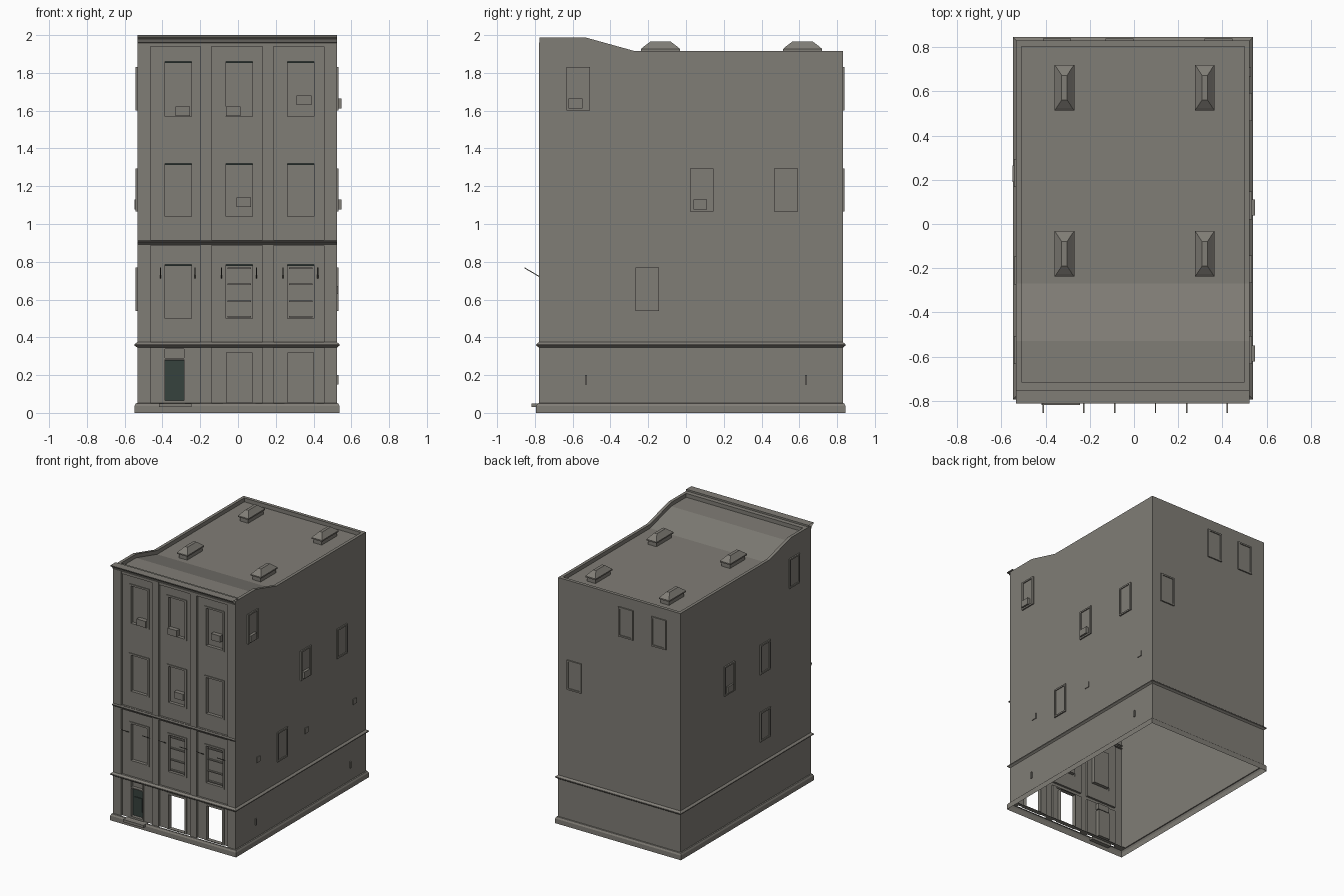
import bpy, bmesh
from mathutils import Vector

if "Cube" in bpy.data.objects:
    bpy.data.objects.remove(bpy.data.objects["Cube"])


def material(name, rgb):
    m = bpy.data.materials.new(name)
    m.diffuse_color = (*rgb, 1)
    m.use_nodes = True
    m.node_tree.nodes["Principled BSDF"].inputs["Base Color"].default_value = m.diffuse_color
    return m


STONE = material("grey stone", (0.216, 0.205, 0.181))
DARK = material("dark green paint", (0.037, 0.054, 0.048))

CX, H = -0.005, 0.528          # wall centre and half width
YF, YB = -0.778, 0.83          # front and back wall planes
BAYS = (-0.317, 0.007, 0.333)  # window axes on the front


def finish(name, bm, outward=None, mat=STONE):
    """Weld, orient and store a mesh; outward(face centre) gives the outside direction."""
    bmesh.ops.remove_doubles(bm, verts=bm.verts, dist=1e-5)
    bmesh.ops.recalc_face_normals(bm, faces=bm.faces)
    if outward:
        if sum(f.calc_area() * f.normal.dot(outward(f.calc_center_median())) for f in bm.faces) < 0:
            bmesh.ops.reverse_faces(bm, faces=bm.faces)
    me = bpy.data.meshes.new(name)
    bm.to_mesh(me)
    bm.free()
    me.materials.append(mat)
    ob = bpy.data.objects.new(name, me)
    bpy.context.collection.objects.link(ob)
    return ob


def box(name, x0, x1, y0, y1, z0, z1, mat=STONE):
    bm = bmesh.new()
    bmesh.ops.create_cube(bm, size=1)
    for v in bm.verts:
        v.co = ((x0 + x1) / 2 + v.co.x * (x1 - x0), (y0 + y1) / 2 + v.co.y * (y1 - y0),
                (z0 + z1) / 2 + v.co.z * (z1 - z0))
    return finish(name, bm, mat=mat)


def skin(name, rows, closed=False, outward=None):
    """Join rows of points into one sheet."""
    bm = bmesh.new()
    grid = [[bm.verts.new(p) for p in r] for r in rows]
    n = len(grid[0])
    for a, b in zip(grid, grid[1:]):
        for i in range(n if closed else n - 1):
            j = (i + 1) % n
            bm.faces.new((a[i], a[j], b[j], b[i]))
    return finish(name, bm, outward)


def ring(name, profile, closed):
    """Loft (offset, z) pairs around the plan; open leaves the front side free."""
    rows = [[(CX - H - o, YF - o, z), (CX - H - o, YB + o, z),
             (CX + H + o, YB + o, z), (CX + H + o, YF - o, z)] for o, z in profile]
    return skin(name, rows, closed, lambda c: Vector((c.x - CX, c.y, 0)))


def relief(name, rects, place, base, outward):
    """Stepped wall sheet: rects (u0, u1, z0, z1, depth), later ones win, None is a hole."""
    us = sorted({round(v, 4) for r in rects for v in r[:2]})
    zs = sorted({round(v, 4) for r in rects for v in r[2:4]})

    def depth(i, k):
        if not (0 <= i < len(us) - 1 and 0 <= k < len(zs) - 1):
            return None
        u, z, d = (us[i] + us[i + 1]) / 2, (zs[k] + zs[k + 1]) / 2, None
        for r in rects:
            if r[0] < u < r[1] and r[2] < z < r[3]:
                d = r[4]
        return d

    bm = bmesh.new()

    def quad(*pts):
        bm.faces.new([bm.verts.new(place(*p)) for p in pts])

    for i in range(len(us)):
        for k in range(len(zs)):
            d = depth(i, k)
            if d is not None:
                quad((us[i], zs[k], d), (us[i + 1], zs[k], d),
                     (us[i + 1], zs[k + 1], d), (us[i], zs[k + 1], d))
            a = base if d is None else d
            left, low = depth(i - 1, k), depth(i, k - 1)
            b, c = (base if v is None else v for v in (left, low))
            if a != b and k < len(zs) - 1:
                quad((us[i], zs[k], a), (us[i], zs[k + 1], a), (us[i], zs[k + 1], b), (us[i], zs[k], b))
            if a != c and i < len(us) - 1:
                quad((us[i], zs[k], a), (us[i + 1], zs[k], a), (us[i + 1], zs[k], c), (us[i], zs[k], c))
    return finish(name, bm, lambda _: Vector(outward))


# Side and back walls, plinth and string course
ring("walls", [(0, 0.05), (0, 1.8)], False)
ring("plinth", [(0.015, 0), (0.015, 0.036), (0.008, 0.05), (0, 0.052)], True)
ring("string_course", [(0, 0.345), (0.006, 0.35), (0.015, 0.356), (0.015, 0.363), (0, 0.375)], True)

# Front wall: pilasters, recessed bays, framed windows, shop openings and doorway
PIL, WALL, FRAME, GLASS = 0.778, 0.762, 0.768, 0.742
rects = [(CX - H, CX + H, 0.05, 1.96, PIL)]
ROWS = ((0.49, 0.80), (1.03, 1.335), (1.56, 1.875))
for x, (l, r) in zip(BAYS, ((-0.464, -0.198), (-0.14, 0.129), (0.187, 0.455))):
    for z0, z1 in ((0.05, 0.345), (0.375, 0.885), (0.915, 1.96)):
        rects.append((l, r, z0, z1, WALL))
    for z0, z1 in ROWS:
        rects.append((x - 0.086, x + 0.086, z0, z1, FRAME))
        rects.append((x - 0.07, x + 0.07, z0 + 0.01, z1 - 0.014, GLASS))
for x in BAYS[1:]:
    rects.append((x - 0.086, x + 0.086, 0.05, 0.335, FRAME))
    rects.append((x - 0.068, x + 0.068, 0.055, 0.32, None))
rects += [(-0.395, -0.28, 0.05, 0.345, FRAME), (-0.387, -0.285, 0.065, 0.282, 0.735),
          (-0.387, -0.285, 0.29, 0.337, GLASS)]
relief("front_wall", rects, lambda u, z, d: (u, -d, z), 0.735, (0, -1, 0))

# Entrance door with raised dark panel, and door step
box("door", -0.386, -0.286, -0.744, -0.736, 0.066, 0.281, DARK)
box("door_panel", -0.368, -0.302, -0.75, -0.744, 0.11, 0.215, DARK)
box("door_step", -0.418, -0.245, -0.818, -0.76, 0.03, 0.05)

# Dark heads of the front windows
for x in BAYS:
    for z0, z1 in ROWS:
        box("window_head", x - 0.07, x + 0.07, -0.752, -0.743, z1 - 0.022, z1 - 0.014, DARK)

# Shutter slats on two first floor windows
for x in BAYS[1:]:
    for z in (0.51, 0.59, 0.68, 0.765):
        box("slat", x - 0.062, x + 0.062, -0.756, -0.742, z - 0.004, z + 0.004)

# Middle moulding and crowning cornice on the front
for name, prof in (
    ("middle_moulding", [(-0.76, 0.89), (-0.778, 0.892), (-0.795, 0.905), (-0.795, 0.91), (-0.76, 0.915)]),
    ("cornice", [(-0.75, 1.955), (-0.782, 1.96), (-0.79, 1.978), (-0.808, 1.99), (-0.812, 2.0),
                 (-0.75, 2.0), (-0.75, 1.955)])):
    skin(name, [[(x, y, z) for y, z in prof] for x in (CX - H, CX + H)],
         outward=lambda c: Vector((0, c.y + 0.76, c.z - (0.9 if c.z < 1 else 1.97))))

# Slender rods beside the first floor windows
for x in (-0.41, -0.228, -0.087, 0.097, 0.238, 0.422):
    skin("rod", [[(x + s * 0.003, y, z + t * 0.003) for s, t in ((-1, -1), (1, -1), (1, 1), (-1, 1))]
                 for y, z in ((-0.765, 0.715), (-0.855, 0.768))], True,
         lambda c, x=x: Vector((c.x - x, 0, 0)))

# Roof sheet with side parapets following the swept profile, plus end parapets
rows = []
for y, z in ((-0.765, 1.987), (-0.53, 1.987), (-0.27, 1.915), (YB, 1.915)):
    half = [(H, 1.8), (H, z), (H - 0.024, z), (H - 0.024, z - 0.03)]
    rows.append([(CX - a, y, b) for a, b in half] + [(CX + a, y, b) for a, b in reversed(half)])
skin("roof", rows, outward=lambda c: Vector((0, 0, 1)))
box("back_parapet", CX - H, CX + H, YB - 0.026, YB, 1.8, 1.915)
box("front_parapet", CX - H, CX + H, -0.776, -0.715, 1.94, 1.987)

# Hipped skylights
for sx in (-0.315, 0.32):
    for sy in (-0.135, 0.617):
        box("skylight_base", sx - 0.036, sx + 0.036, sy - 0.093, sy + 0.093, 1.885, 1.92)
        bm = bmesh.new()
        loops = [[bm.verts.new((sx + a * w, sy + b * l, z)) for a, b in ((-1, -1), (1, -1), (1, 1), (-1, 1))]
                 for w, l, z in ((0.045, 0.103, 1.917), (0.045, 0.103, 1.927), (0.036, 0.092, 1.937),
                                 (0.012, 0.055, 1.965))]
        for a, b in zip(loops, loops[1:]):
            for i in range(4):
                bm.faces.new((a[i], a[i - 1], b[i - 1], b[i]))
        bm.faces.new(loops[0])
        bm.faces.new(loops[-1])
        finish("skylight_top", bm)

# Framed windows on the side and back walls: (lower left u, z)
SIDES = {
    "right": (lambda u, z, d: (CX + H + d, u, z), (1, 0, 0),
              ((-0.57, 1.6), (0.083, 1.065), (0.53, 1.065), (-0.205, 0.54))),
    "left": (lambda u, z, d: (CX - H - d, u, z), (-1, 0, 0),
             ((-0.57, 1.6), (0.23, 1.065), (-0.21, 1.065), (-0.21, 0.54))),
    "back": (lambda u, z, d: (u, YB + d, z), (0, 1, 0),
             ((-0.065, 1.6), (-0.348, 1.6), (0.382, 1.065))),
}
for side, (place, out, wins) in SIDES.items():
    for u, z in wins:
        relief(side + "_window", [(u - 0.063, u + 0.063, z, z + 0.23, 0.01),
                                  (u - 0.05, u + 0.05, z + 0.012, z + 0.218, 0.003)], place, 0, out)

# Small vents and spouts on the right wall
XR = CX + H
for y in (-0.5, 0.095, 0.688):
    box("vent", XR - 0.002, XR + 0.006, y - 0.021, y + 0.021, 0.63, 0.672)
for y in (-0.53, 0.635):
    box("spout", XR - 0.002, XR + 0.008, y - 0.006, y + 0.006, 0.15, 0.2)

# Air conditioning units in the windows
for x, z in ((-0.293, 1.572), (-0.025, 1.572), (0.35, 1.63), (0.03, 1.09)):
    box("air_conditioner", x - 0.039, x + 0.039, -0.776, -0.742, z, z + 0.05)
for y, z in ((-0.585, 1.612), (0.075, 1.078)):
    box("side_air_conditioner", XR, XR + 0.024, y - 0.036, y + 0.036, z, z + 0.052)
box("left_air_conditioner", CX - H - 0.016, CX - H, 0.19, 0.265, 1.078, 1.13)
